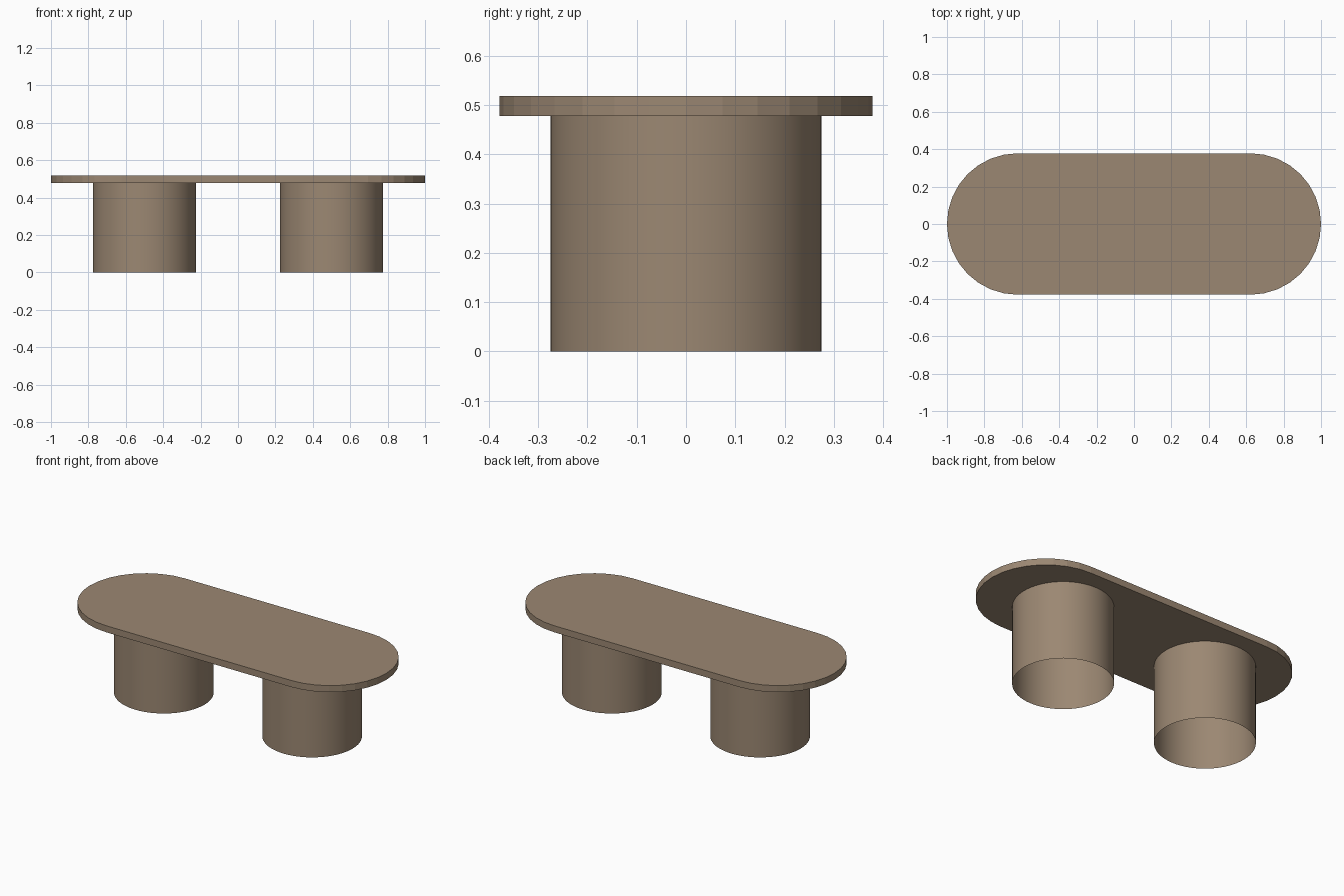
import bpy, bmesh, math

if "Cube" in bpy.data.objects:
    bpy.data.objects.remove(bpy.data.objects["Cube"])

wood = bpy.data.materials.new("warm taupe")
wood.diffuse_color = (0.33, 0.245, 0.17, 1)
wood.use_nodes = True
wood.node_tree.nodes["Principled BSDF"].inputs["Base Color"].default_value = wood.diffuse_color


def make_object(name, bm):
    bmesh.ops.recalc_face_normals(bm, faces=bm.faces[:])
    mesh = bpy.data.meshes.new(name)
    bm.to_mesh(mesh)
    bm.free()
    mesh.materials.append(wood)
    obj = bpy.data.objects.new(name, mesh)
    bpy.context.collection.objects.link(obj)
    return obj


# Pill-shaped bench top with faceted round ends
R, END, STEPS = 0.378, 0.622, 16
Z_LOW, Z_HIGH = 0.478, 0.518
bm = bmesh.new()
outline = []
for cx, start in ((END, -math.pi / 2), (-END, math.pi / 2)):
    for i in range(STEPS + 1):
        a = start + math.pi * i / STEPS
        outline.append(bm.verts.new((cx + R * math.cos(a), R * math.sin(a), Z_LOW)))
base = bm.faces.new(outline)
raised = bmesh.ops.extrude_face_region(bm, geom=[base], use_keep_orig=True)
bmesh.ops.translate(bm, vec=(0, 0, Z_HIGH - Z_LOW),
                    verts=[v for v in raised["geom"] if isinstance(v, bmesh.types.BMVert)])
make_object("bench_top", bm)

# Two hollow drum legs, open at the ends
for side, x in (("left", -0.5), ("right", 0.5)):
    bm = bmesh.new()
    bmesh.ops.create_cone(bm, cap_ends=False, segments=64, radius1=0.275,
                          radius2=0.275, depth=Z_LOW)
    bmesh.ops.translate(bm, verts=bm.verts[:], vec=(x, 0, Z_LOW / 2))
    for f in bm.faces:
        f.smooth = True
    make_object(side + "_drum_leg", bm)
